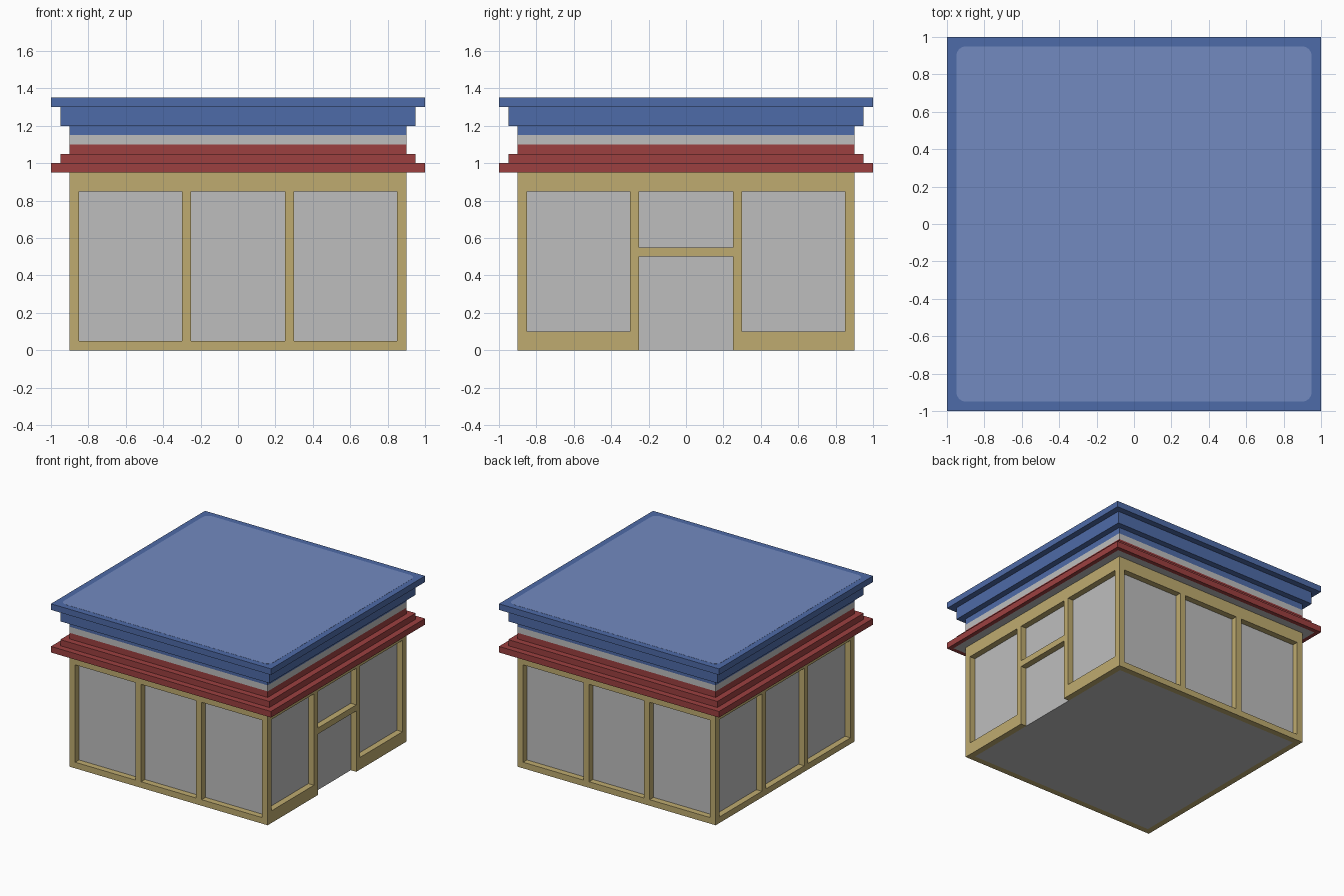
import bpy
import bmesh
import math
from mathutils import Matrix

if "Cube" in bpy.data.objects:
    bpy.data.objects.remove(bpy.data.objects["Cube"], do_unlink=True)


def material(name, rgb):
    m = bpy.data.materials.new(name)
    m.use_nodes = True
    m.diffuse_color = (*rgb, 1)
    m.node_tree.nodes["Principled BSDF"].inputs["Base Color"].default_value = (*rgb, 1)
    return m


GREY = material("pale grey", (0.515, 0.515, 0.515))
TAN = material("tan frame", (0.52, 0.41, 0.162))
RED = material("brick red", (0.333, 0.051, 0.051))
BLUE = material("deep blue", (0.076, 0.147, 0.392))
SKY = material("light blue", (0.168, 0.254, 0.527))


def finish(name, bm, *mats):
    bmesh.ops.recalc_face_normals(bm, faces=bm.faces)
    me = bpy.data.meshes.new(name)
    bm.to_mesh(me)
    bm.free()
    for m in mats:
        me.materials.append(m)
    ob = bpy.data.objects.new(name, me)
    bpy.context.collection.objects.link(ob)
    return ob


def add_box(bm, lo, hi):
    """Box between two opposite corners."""
    size = [b - a for a, b in zip(lo, hi)]
    mid = [(a + b) / 2 for a, b in zip(lo, hi)]
    bmesh.ops.create_cube(bm, size=1, matrix=Matrix.Translation(mid) @ Matrix.Diagonal((*size, 1)))


def square_tiers(name, profile, *mats, soffit=False):
    """Stack of square rings from (half width, height) pairs, capped at both ends."""
    bm = bmesh.new()
    rings = [[bm.verts.new((sx * h, sy * h, z)) for sx, sy in ((-1, -1), (1, -1), (1, 1), (-1, 1))]
             for h, z in profile]
    for a, b in zip(rings, rings[1:]):
        for i in range(4):
            j = (i + 1) % 4
            bm.faces.new((a[i], a[j], b[j], b[i]))
    bottom = bm.faces.new(rings[0][::-1])
    bm.faces.new(rings[-1])
    bmesh.ops.recalc_face_normals(bm, faces=bm.faces)
    if soffit:  # second colour inside a border on the underside
        bmesh.ops.inset_region(bm, faces=[bottom], thickness=0.05)
        bottom.material_index = 1
    return finish(name, bm, *mats)


# Glazed core and the plain band between the two cornices
square_tiers("glass_core", [(0.85, 0), (0.85, 0.95)], GREY)
square_tiers("plain_band", [(0.9, 1.1), (0.9, 1.15)], GREY)

# Stepped cornices
square_tiers("red_cornice", [(1, 0.95), (1, 1), (0.95, 1), (0.95, 1.05), (0.9, 1.05), (0.9, 1.1)],
             RED, GREY, soffit=True)
square_tiers("blue_cornice", [(0.9, 1.15), (0.9, 1.2), (0.95, 1.2), (0.95, 1.3), (1, 1.3), (1, 1.35)],
             BLUE)

# Roof panel with rounded corners
bm = bmesh.new()
add_box(bm, (-0.95, -0.95, 1.349), (0.95, 0.95, 1.351))
upright = [e for e in bm.edges if abs(e.verts[0].co.z - e.verts[1].co.z) > 0.001]
bmesh.ops.bevel(bm, geom=upright, offset=0.05, segments=4, profile=0.5, affect='EDGES')
finish("roof_panel", bm, SKY)

# Corner posts
bm = bmesh.new()
for sx in (-1, 1):
    for sy in (-1, 1):
        lo = [min(s * 0.85, s * 0.9) for s in (sx, sy)]
        add_box(bm, (*lo, 0), (lo[0] + 0.05, lo[1] + 0.05, 0.95))
finish("corner_posts", bm, TAN)

# Wall frames as (left, right, bottom, top) bars, drawn for the front wall
HEADER = (-0.85, 0.85, 0.85, 0.95)
WINDOW_BARS = [HEADER, (-0.85, 0.85, 0, 0.05),
               (-0.3, -0.25, 0.05, 0.85), (0.25, 0.3, 0.05, 0.85)]
DOOR_BARS = [HEADER, (-0.85, -0.3, 0, 0.1), (0.3, 0.85, 0, 0.1),
             (-0.3, -0.25, 0, 0.85), (0.25, 0.3, 0, 0.85), (-0.25, 0.25, 0.5, 0.55)]

for name, angle, bars in (("front_window_frame", 0, WINDOW_BARS),
                          ("door_wall_frame", 90, DOOR_BARS),
                          ("back_window_frame", 180, WINDOW_BARS),
                          ("side_window_frame", 270, WINDOW_BARS)):
    bm = bmesh.new()
    for x0, x1, z0, z1 in bars:
        add_box(bm, (x0, -0.9, z0), (x1, -0.85, z1))
    bmesh.ops.rotate(bm, verts=bm.verts, cent=(0, 0, 0),
                     matrix=Matrix.Rotation(math.radians(angle), 3, 'Z'))
    finish(name, bm, TAN)
